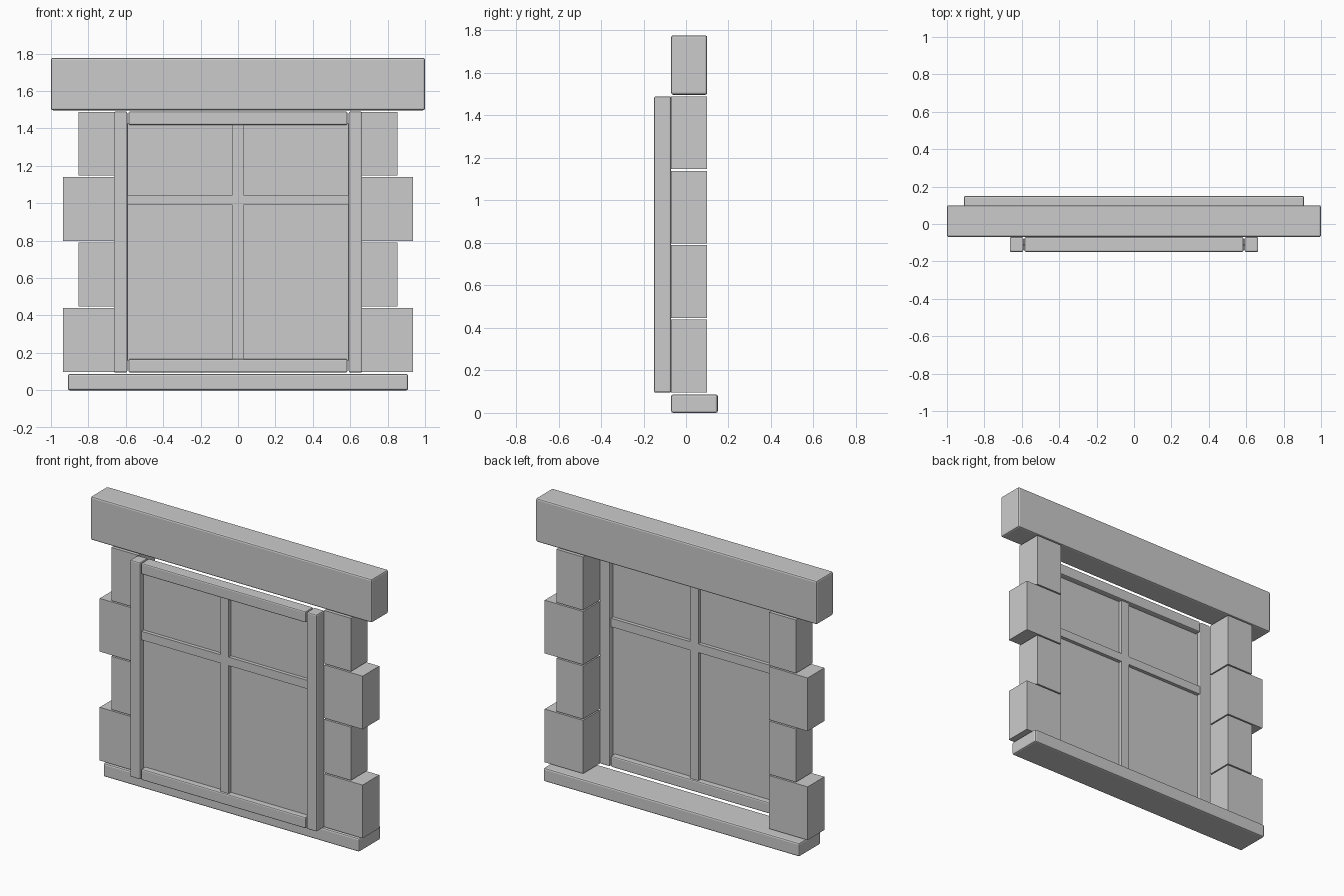
import bpy, bmesh

if "Cube" in bpy.data.objects:
    bpy.data.objects.remove(bpy.data.objects["Cube"])

def finish(name, bm):
    mesh = bpy.data.meshes.new(name)
    bmesh.ops.recalc_face_normals(bm, faces=bm.faces)
    bm.to_mesh(mesh)
    bm.free()
    ob = bpy.data.objects.new(name, mesh)
    bpy.context.collection.objects.link(ob)
    return ob

def box(name, x, y, z, bevel=0.0):
    """Box from (min, max) ranges, with an optional softened edge."""
    bm = bmesh.new()
    bmesh.ops.create_cube(bm, size=1)
    for v in bm.verts:
        for i, (lo, hi) in enumerate((x, y, z)):
            v.co[i] = hi if v.co[i] > 0 else lo
    ob = finish(name, bm)
    if bevel:
        m = ob.modifiers.new("soft_edges", 'BEVEL')
        m.width, m.segments = bevel, 2
    return ob

WALL = (-0.07, 0.10)
FRAME = (-0.15, -0.07)

# Lintel and sill
box("lintel", (-1.0, 1.0), WALL, (1.497, 1.777), 0.01)
box("sill", (-0.91, 0.91), (-0.07, 0.15), (0, 0.087), 0.01)

# Alternating long and short jamb stones, and frame stiles, on both sides
for side, s in (("left", -1), ("right", 1)):
    for i in range(4):
        outer = 0.935 if i % 2 == 0 else 0.852
        z0 = 0.097 + i * 0.35
        box(f"jamb_stone_{side}_{i + 1}", sorted((s * 0.662, s * outer)),
            WALL, (z0, z0 + 0.342))
    box(f"frame_stile_{side}", sorted((s * 0.592, s * 0.664)), FRAME,
        (0.095, 1.49), 0.008)

# Frame rails
box("frame_rail_bottom", (-0.585, 0.585), FRAME, (0.095, 0.167), 0.008)
box("frame_rail_top", (-0.585, 0.585), FRAME, (1.418, 1.49), 0.008)

# Glass pane
box("glass", (-0.595, 0.595), (-0.114, -0.106), (0.16, 1.425))

# Glazing bars: one extruded cross
w, h, z0, z1, z2, z3 = 0.03, 0.595, 0.16, 0.99, 1.045, 1.425
cross = [(-w, z0), (w, z0), (w, z1), (h, z1), (h, z2), (w, z2),
         (w, z3), (-w, z3), (-w, z2), (-h, z2), (-h, z1), (-w, z1)]
bm = bmesh.new()
face = bm.faces.new([bm.verts.new((x, -0.137, z)) for x, z in cross])
ext = bmesh.ops.extrude_face_region(bm, geom=[face])
bmesh.ops.translate(bm, vec=(0, 0.054, 0),
                    verts=[g for g in ext["geom"] if isinstance(g, bmesh.types.BMVert)])
finish("glazing_bars", bm)
